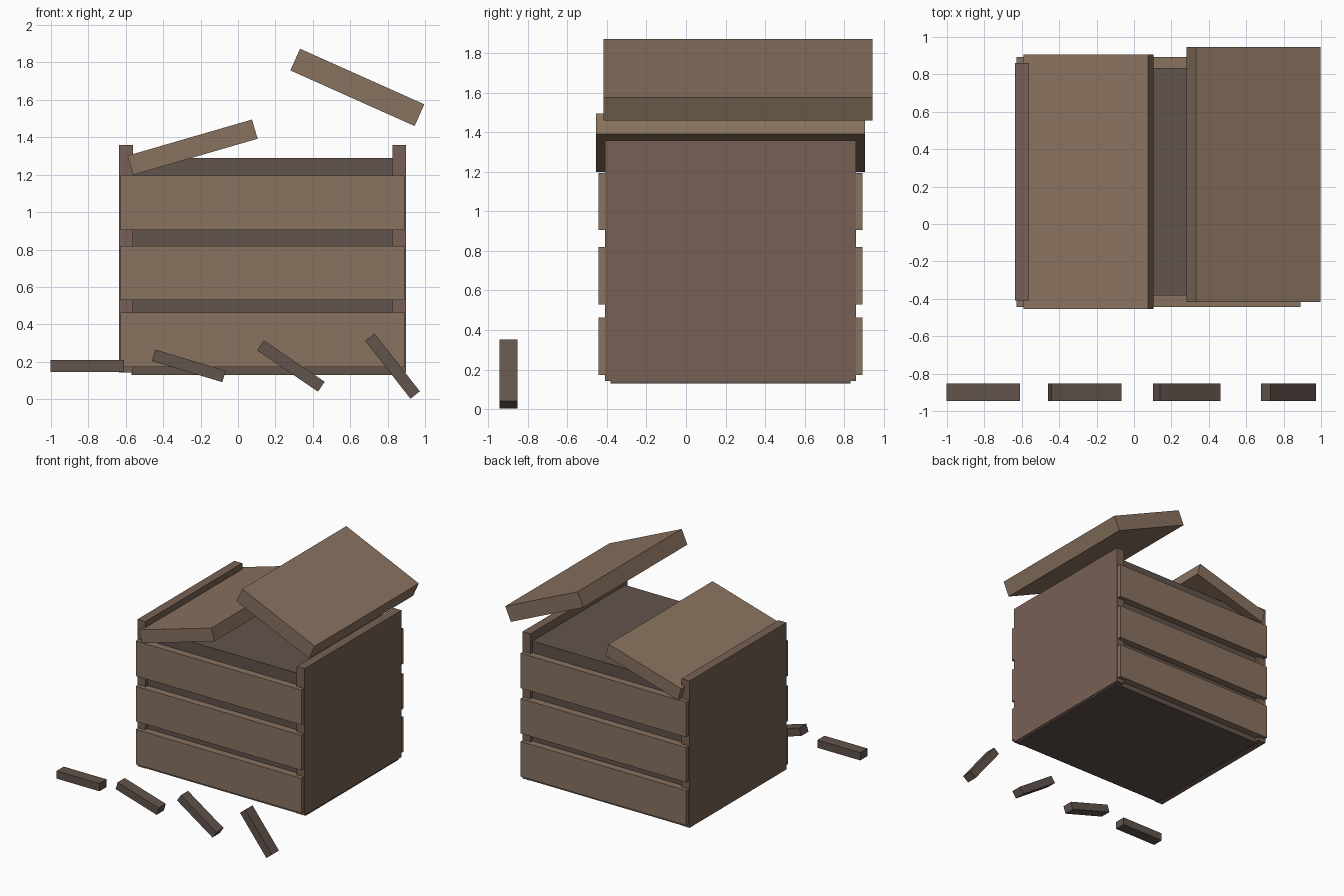
import bpy
import bmesh
from math import radians

if "Cube" in bpy.data.objects:
    bpy.data.objects.remove(bpy.data.objects["Cube"])


def material(name, rgb):
    m = bpy.data.materials.new(name)
    m.diffuse_color = (*rgb, 1)
    m.use_nodes = True
    m.node_tree.nodes["Principled BSDF"].inputs["Base Color"].default_value = m.diffuse_color
    return m


PLANK = material("plank_wood", (0.25, 0.17, 0.115))
PANEL = material("panel_wood", (0.185, 0.12, 0.09))
DARK = material("dark_wood", (0.12, 0.087, 0.072))


def box(name, mat, x, y, z, tilt=0):
    """Box from (min, max) ranges, tilted about its centre in the x-z plane."""
    ranges = (x, y, z)
    size = [b - a for a, b in ranges]
    bm = bmesh.new()
    bmesh.ops.create_cube(bm, size=1)
    bmesh.ops.scale(bm, vec=size, verts=bm.verts)
    mesh = bpy.data.meshes.new(name)
    bm.to_mesh(mesh)
    bm.free()
    mesh.materials.append(mat)
    ob = bpy.data.objects.new(name, mesh)
    ob.location = [(a + b) / 2 for a, b in ranges]
    ob.rotation_euler.y = -radians(tilt)
    bpy.context.collection.objects.link(ob)
    return ob


def board(name, mat, cx, cz, length, thick, y, tilt):
    """Tilted board given by its centre, length and thickness seen from the front."""
    return box(name, mat, (cx - length / 2, cx + length / 2), y,
               (cz - thick / 2, cz + thick / 2), tilt)


# Dark inner body of the crate
box("inner_body", DARK, (-0.57, 0.89), (-0.383, 0.833), (0.13, 1.29))

# Solid side panels
box("left_panel", PANEL, (-0.635, -0.562), (-0.41, 0.86), (0.143, 1.36))
box("right_panel", PANEL, (0.825, 0.897), (-0.41, 0.86), (0.143, 1.36))

# Horizontal slats on front and back
for i, (z0, z1) in enumerate([(0.173, 0.463), (0.53, 0.82), (0.905, 1.195)]):
    for side, y in (("front", (-0.443, -0.375)), ("back", (0.825, 0.893))):
        box(f"{side}_slat_{i + 1}", PLANK, (-0.627, 0.891), y, (z0, z1))

# Loose lid boards
board("left_lid_board", PLANK, -0.243, 1.347, 0.693, 0.107, (-0.455, 0.907), 16.2)
board("right_lid_board", PLANK, 0.638, 1.667, 0.728, 0.127, (-0.418, 0.945), -24.1)

# Stray splinters in front
for i, (cx, cz, tilt) in enumerate([(-0.805, 0.178, 0), (-0.263, 0.178, -16.7),
                                    (0.283, 0.177, -34.2), (0.826, 0.177, -52)]):
    board(f"splinter_{i + 1}", DARK, cx, cz, 0.393, 0.064, (-0.945, -0.852), tilt)
